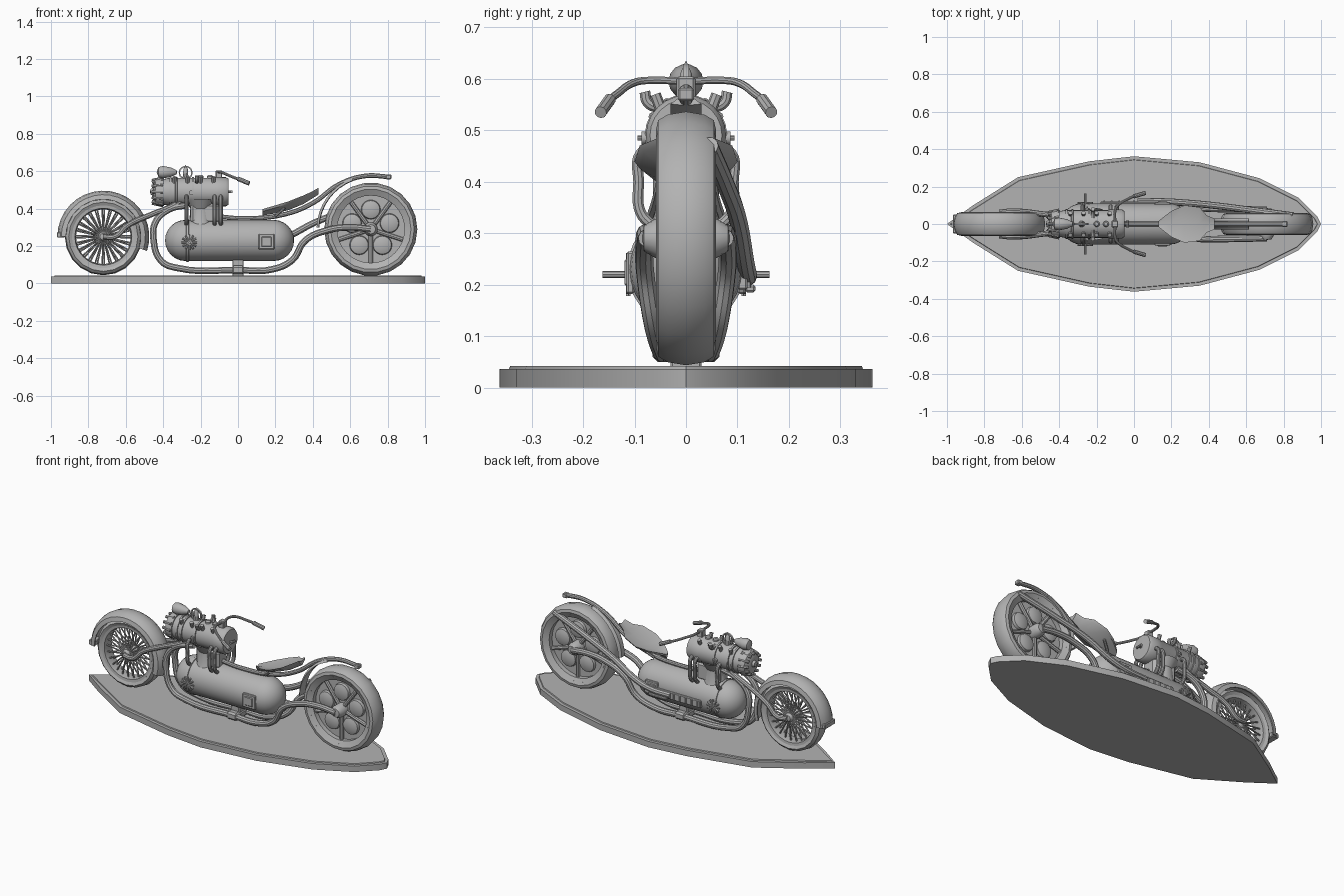
import bpy, bmesh, math
from mathutils import Vector, Matrix

if "Cube" in bpy.data.objects:
    bpy.data.objects.remove(bpy.data.objects["Cube"], do_unlink=True)

grey = bpy.data.materials.new("plain_grey")
grey.use_nodes = True
grey.diffuse_color = (0.45, 0.45, 0.45, 1)
grey.node_tree.nodes["Principled BSDF"].inputs["Base Color"].default_value = grey.diffuse_color


def finish(name, bm, sharp=35):
    bmesh.ops.remove_doubles(bm, verts=bm.verts, dist=1e-5)
    bmesh.ops.recalc_face_normals(bm, faces=bm.faces)
    mesh = bpy.data.meshes.new(name)
    bm.to_mesh(mesh)
    bm.free()
    mesh.shade_smooth()
    mesh.set_sharp_from_angle(angle=math.radians(sharp))
    mesh.materials.append(grey)
    ob = bpy.data.objects.new(name, mesh)
    bpy.context.collection.objects.link(ob)
    return ob


def lathe(name, profile, loc, axis="Y", steps=32, start=0, sweep=360, closed=False):
    """Turn (radius, offset) points about an axis."""
    bm = bmesh.new()
    full = sweep == 360
    rings = []
    for i in range(steps if full else steps + 1):
        t = math.radians(start + sweep * i / steps)
        ring = []
        for r, a in profile:
            c, s = r * math.cos(t), r * math.sin(t)
            p = {"X": (a, c, s), "Y": (c, a, s), "Z": (c, s, a)}[axis]
            ring.append(bm.verts.new(Vector(loc) + Vector(p)))
        rings.append(ring)
    n = len(profile)
    for i in range(steps):
        a, b = rings[i], rings[(i + 1) % len(rings)]
        for j in range(n if closed else n - 1):
            k = (j + 1) % n
            bm.faces.new((a[j], a[k], b[k], b[j]))
    if closed and not full:
        bm.faces.new(rings[0])
        bm.faces.new(rings[-1])
    return finish(name, bm)


def rods(name, pairs, radius, sides=8):
    bm = bmesh.new()
    for a, b in pairs:
        a, b = Vector(a), Vector(b)
        d = b - a
        m = Matrix.Translation((a + b) / 2) @ d.to_track_quat("Z", "Y").to_matrix().to_4x4()
        bmesh.ops.create_cone(bm, cap_ends=True, segments=sides, radius1=radius,
                              radius2=radius, depth=d.length, matrix=m)
    return finish(name, bm)


def tube(name, points, radius, flip=False):
    """Smooth round tube through the points."""
    cu = bpy.data.curves.new(name, "CURVE")
    cu.dimensions = "3D"
    cu.bevel_depth, cu.bevel_resolution, cu.resolution_u = radius, 3, 6
    cu.use_fill_caps = True
    sp = cu.splines.new("BEZIER")
    sp.bezier_points.add(len(points) - 1)
    for bp, (x, y, z) in zip(sp.bezier_points, points):
        bp.co = (x, -y if flip else y, z)
        bp.handle_left_type = bp.handle_right_type = "AUTO"
    tmp = bpy.data.objects.new(name + "_path", cu)
    bpy.context.collection.objects.link(tmp)
    bpy.context.view_layer.update()
    mesh = bpy.data.meshes.new_from_object(tmp.evaluated_get(bpy.context.evaluated_depsgraph_get()))
    bpy.data.objects.remove(tmp)
    bm = bmesh.new()
    bm.from_mesh(mesh)
    return finish(name, bm)


def box(name, lo, hi, bevel=0.004):
    lo, hi = Vector(lo), Vector(hi)
    bm = bmesh.new()
    bmesh.ops.create_cube(bm, size=1, matrix=Matrix.Translation((lo + hi) / 2) @ Matrix.Diagonal((*(hi - lo), 1)))
    bmesh.ops.bevel(bm, geom=bm.edges[:], offset=bevel, segments=1, affect="EDGES")
    return finish(name, bm)


def both(name, points, radius):
    tube(name + "_near", points, radius)
    tube(name + "_far", points, radius, True)


# Leaf-shaped base with a raised rim
half = [(-0.86, .1), (-.62, .25), (-.24, .335), (0, .362), (.35, .33), (.67, .245), (.88, .14), (.98, .04)]
outline = [(-1, 0)] + half + [(1, 0)] + [(x, -y) for x, y in reversed(half)]
bm = bmesh.new()
top = bm.faces.new([bm.verts.new((x, y, 0)) for x, y in outline])
up = bmesh.ops.extrude_face_region(bm, geom=[top])["geom"]
bmesh.ops.translate(bm, vec=(0, 0, .036), verts=[v for v in up if isinstance(v, bmesh.types.BMVert)])
lid = next(f for f in up if isinstance(f, bmesh.types.BMFace))
bmesh.ops.inset_region(bm, faces=[lid], thickness=.018, depth=0)
bmesh.ops.inset_region(bm, faces=[lid], thickness=.002, depth=-.006)
finish("base", bm)

# Front wheel with wire spokes
fw = Vector((-.72, 0, .25))
lathe("front_tyre", [(.163, -.035), (.185, -.046), (.2, -.032), (.206, 0), (.2, .032), (.185, .046), (.163, .035)],
      fw, steps=20, closed=True)
lathe("front_rim", [(.152, -.036), (.168, -.038), (.168, .038), (.152, .036), (.146, 0)], fw, closed=True)
lathe("front_hub", [(0, -.06), (.018, -.055), (.028, -.035), (.018, -.02), (.018, .02), (.028, .035), (.018, .055), (0, .06)],
      fw, steps=16)
spokes = []
for i in range(24):
    t, side = i * math.tau / 24, 1 if i % 2 else -1
    for s in (side, -side):
        d = Vector((math.cos(t + .04 * s), 0, math.sin(t + .04 * s)))
        spokes.append((fw + d * .02 + Vector((0, s * .036, 0)), fw + d * .155 + Vector((0, s * .012, 0))))
rods("front_spokes", spokes, .0045, 6)
lathe("front_fender", [(.2, -.064), (.225, -.058), (.24, -.035), (.246, 0), (.24, .035), (.225, .058), (.2, .064),
                       (.2, .056), (.22, .05), (.234, 0), (.22, -.05), (.2, -.056)],
      fw, steps=18, start=-18, sweep=198, closed=True)
box("fender_tip", (-.968, -.05, .245), (-.925, .05, .275))

# Rear wheel with five domed discs
rw = Vector((.71, 0, .29))
lathe("rear_tyre", [(.2, -.05), (.215, -.058), (.232, -.054), (.243, -.036), (.249, 0), (.243, .036), (.232, .054),
                    (.215, .058), (.2, .05)], rw, steps=22, closed=True)
lathe("rear_rim", [(.18, -.04), (.203, -.052), (.203, .052), (.18, .04)], rw, closed=True)
lathe("rear_disc", [(0, -.012), (.19, -.012), (.19, .012), (0, .012)], rw)
for i in range(5):
    t = math.radians(90 + 72 * i)
    lathe(f"rear_dome_{i}", [(0, -.036), (.03, -.034), (.048, -.027), (.052, -.012), (.052, .012), (.048, .027),
                             (.03, .034), (0, .036)], rw + Vector((math.cos(t), 0, math.sin(t))) * .105, steps=20)
    rods(f"rear_spoke_{i}", [(rw + Vector((0, s, 0)), rw + Vector((math.cos(t + .628) * .19, s, math.sin(t + .628) * .19)))
                             for s in (-.02, .02)], .012)
lathe("rear_hub", [(0, -.085), (.025, -.082), (.038, -.06), (.038, .06), (.025, .082), (0, .085)], rw, steps=16)

# Rear fender strip and stay
lathe("rear_fender_stay", [(.278, -.03), (.29, -.015), (.29, .015), (.278, .03), (.275, 0)], rw, steps=8, start=110,
      sweep=68, closed=True)
tube("spine_rail", [(-.12, 0, .36), (.02, 0, .348), (.25, 0, .37), (.4, 0, .43), (.54, 0, .53), (.68, 0, .575),
                    (.81, 0, .57)], .013)
box("tail_tip", (.79, -.016, .557), (.82, .016, .582))

# Tank: a long capsule with round ends
arc = [(.11 * math.sin(t * math.pi / 12), .11 * math.cos(t * math.pi / 12)) for t in range(7)]
lathe("tank", [(r, -.28 - a) for r, a in arc] + [(r, .19 + a) for r, a in reversed(arc)], (0, 0, .23), "X", 28)
lathe("tank_band", [(.108, -.008), (.114, -.006), (.114, .006), (.108, .008)], (-.27, 0, .23), "X", 28, closed=True)
for s in (-1, 1):
    hub = Vector((-.26, s * .112, .22))
    rods("cross_peg", [(hub, hub + Vector((0, s * .05, 0)))], .007)
    rods("star_fins", [(hub, hub + Vector((math.cos(i * .524), 0, math.sin(i * .524))) * .042) for i in range(12)], .005, 6)
    box("side_plate", (.11, min(s * .1, s * .116), .182), (.195, max(s * .1, s * .116), .265))
    box("side_plate_inset", (.125, min(s * .11, s * .12), .197), (.18, max(s * .11, s * .12), .25))
box("foot_board", (-.18, .1, .19), (.2, .12, .235))
rods("foot_board_ribs", [((x * .04, .12, .195), (x * .04, .12, .23)) for x in range(-4, 5)], .006)
box("foot_bracket", (.04, .115, .185), (.16, .135, .2))

# Frame loops around the tank, forks and stand
both("frame_loop", [(-.27, -.035, .42), (-.37, -.04, .395), (-.44, -.04, .33), (-.452, -.045, .24), (-.41, -.045, .12),
                    (-.32, -.045, .082), (0, -.045, .072), (.18, -.05, .075), (.29, -.065, .125), (.36, -.08, .23),
                    (.48, -.08, .285), (.6, -.078, .3), (.71, -.075, .29)], .018)
both("front_fork", [(-.72, -.062, .25), (-.66, -.068, .25), (-.59, -.066, .31), (-.46, -.05, .37), (-.34, -.04, .42),
                    (-.27, -.035, .47)], .015)
box("stand", (-.03, -.03, .03), (.03, .03, .13))
box("stand_clamp", (-.035, -.065, .05), (.035, .065, .095), .01)

# Long exhaust on the back side
tube("exhaust", [(.85, .045, .47), (.62, .075, .4), (.42, .1, .33), (.25, .115, .245), (.15, .12, .22), (.02, .118, .215)], .018)

# Engine: neck, barrel, cooling bands and round nose
lathe("engine_barrel", [(0, -.4), (.068, -.4), (.074, -.37), (.074, -.14), (.078, -.13), (.078, -.065), (.07, -.052),
                        (0, -.05)], (0, 0, .49), "X", 24)
lathe("engine_nose", [(0, -.47), (.015, -.468), (.02, -.455), (.045, -.455), (.07, -.44), (.076, -.425), (.076, -.395),
                      (0, -.395)], (0, 0, .49), "X", 20)
rods("nose_bolts", [(Vector((-.46, .06 * math.cos(i * .524), .49 + .06 * math.sin(i * .524))),
                     Vector((-.4, .074 * math.cos(i * .524), .49 + .074 * math.sin(i * .524)))) for i in range(12)], .009)
for i, x in enumerate((-.36, -.33, -.24)):
    lathe(f"engine_band_{i}", [(.07, x - .006), (.08, x - .005), (.08, x + .005), (.07, x + .006)], (0, 0, .49), "X", 24,
          closed=True)
lathe("engine_neck", [(.075, .3), (.06, .34), (.055, .4), (.085, .45)], (-.2, 0, 0), "Z", 20)
box("neck_block", (-.255, -.05, .32), (-.1, .05, .43), .015)
for x in (-.275, -.125, -.092):
    both("down_pipe", [(x, -.05, .47), (x, -.088, .455), (x, -.092, .4), (x, -.088, .34), (x, -.06, .31)], .011)
rods("tail_pin", [((-.06, 0, .49), (-.03, 0, .49)), ((-.035, -.02, .49), (-.035, .02, .49))], .007)
for s in (-1, 1):
    lathe("side_valve", [(0, -.006), (.013, -.006), (.013, .006), (0, .006)], (-.25, s * .08, .485), steps=12)
    rods("side_valve_stem", [((-.25, s * .06, .485), (-.25, s * .094, .485))], .005)
    rods("top_ports", [((x, s * .045, .53), (x, s * .06, .57)) for x in (-.34, -.27, -.2, -.13)], .011)
both("intake_stack", [(-.22, -.03, .55), (-.22, -.055, .545), (-.22, -.075, .555), (-.22, -.08, .575)], .011)

# Headlamp cowl, round gauge and filler caps
lathe("lamp_cowl", [(0, -.435), (.028, -.425), (.034, -.4), (.026, -.36), (.012, -.33), (0, -.325)], (0, 0, .595), "X", 14)
lathe("gauge_ring", [(.03, -.006), (.037, -.006), (.037, .006), (.03, .006)], (-.28, 0, .592), closed=True, steps=20)
lathe("gauge_spike", [(.02, .55), (.014, .58), (.012, .61), (0, .636)], (-.28, 0, 0), "Z", 10)
for x in (-.2, -.15):
    lathe("filler_cap", [(.016, .55), (.016, .572), (.01, .58), (0, .58)], (x, 0, 0), "Z", 12)

# Handlebar with grips
box("bar_clamp", (-.12, -.018, .55), (-.085, .018, .605))
both("handlebar", [(-.1, 0, .595), (-.1, -.075, .597), (-.085, -.1, .593), (-.03, -.135, .57), (.025, -.16, .55)], .0075)
rods("grips", [((0, s * .148, .56), (.06, s * .166, .535)) for s in (-1, 1)], .012, 10)

# Seat: faceted leather pan, wide in the middle
bm = bmesh.new()
rows = []
for x, z, w in [(.13, .383, .015), (.2, .395, .07), (.27, .412, .1), (.35, .445, .09), (.39, .47, .045), (.43, .495, .03)]:
    ring = [(-w, .012), (0, .006), (w, .012), (w * .9, 0), (0, -.02), (-w * .9, 0)]
    rows.append([bm.verts.new((x, y, z + dz + abs(y) * .15)) for y, dz in ring])
for a, b in zip(rows, rows[1:]):
    for j in range(6):
        bm.faces.new((a[j], a[(j + 1) % 6], b[(j + 1) % 6], b[j]))
bm.faces.new(rows[0])
bm.faces.new(rows[-1])
finish("seat", bm)
rods("seat_springs", [((.2, s * .02, .36), (.25, s * .05, .405)) for s in (-1, 1)], .008)
